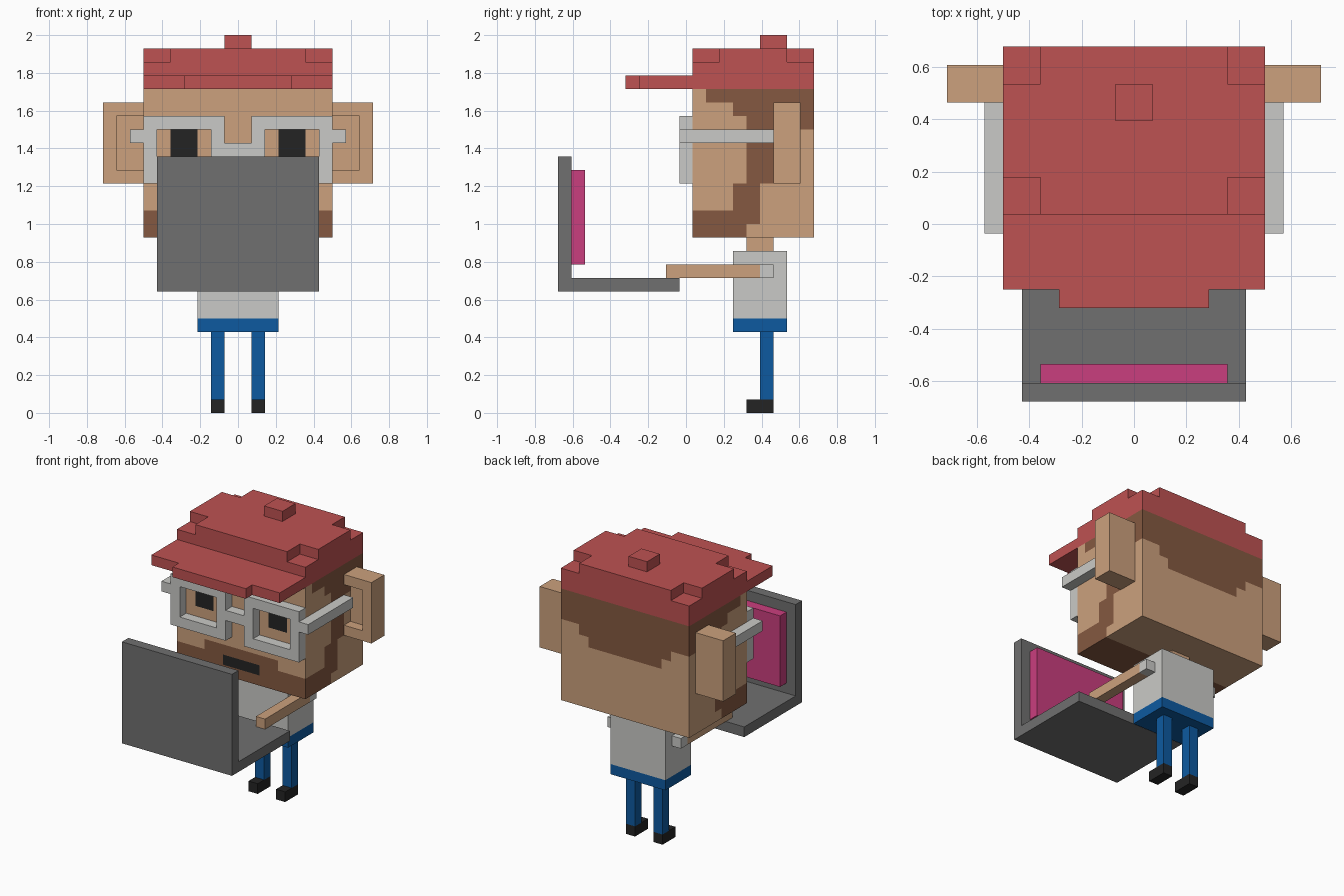
import bpy, bmesh
from mathutils import Vector

if "Cube" in bpy.data.objects:
    bpy.data.objects.remove(bpy.data.objects["Cube"])

U = 2 / 28          # size of one block
YO = 9.5            # depth offset that centres the model on y


def lin(c):
    c /= 255
    return c / 12.92 if c <= 0.04045 else ((c + 0.055) / 1.055) ** 2.4


def material(name, r, g, b):
    m = bpy.data.materials.new(name)
    m.diffuse_color = (lin(r), lin(g), lin(b), 1)
    m.use_nodes = True
    m.node_tree.nodes["Principled BSDF"].inputs["Base Color"].default_value = m.diffuse_color
    return m


RED = material("red_cloth", 190, 82, 82)
SKIN = material("skin", 204, 161, 125)
HAIR = material("brown_hair", 133, 89, 65)
WHITE = material("light_grey", 202, 202, 199)
GREY = material("mid_grey", 112, 112, 112)
PINK = material("pink", 202, 62, 126)
BLUE = material("blue", 13, 90, 160)
BLACK = material("black", 36, 36, 36)


def add_box(bm, x0, x1, y0, y1, z0, z1):
    vs = bmesh.ops.create_cube(bm, size=1)["verts"]
    for v in vs:
        v.co = Vector((x1 if v.co.x > 0 else x0,
                       y1 if v.co.y > 0 else y0,
                       z1 if v.co.z > 0 else z0))


def add_prism(bm, pts, extrude):
    f = bm.faces.new([bm.verts.new(p) for p in pts])
    r = bmesh.ops.extrude_face_region(bm, geom=[f], use_keep_orig=True)
    for v in r["geom"]:
        if isinstance(v, bmesh.types.BMVert):
            v.co += Vector(extrude)


def finish(name, bm, mats, mirror=False):
    bmesh.ops.recalc_face_normals(bm, faces=bm.faces[:])
    for v in bm.verts:
        v.co = Vector((v.co.x, v.co.y - YO, v.co.z)) * U
    me = bpy.data.meshes.new(name)
    bm.to_mesh(me)
    bm.free()
    for m in mats:
        me.materials.append(m)
    ob = bpy.data.objects.new(name, me)
    bpy.context.collection.objects.link(ob)
    if mirror:
        mod = ob.modifiers.new("mirror", "MIRROR")
        mod.use_mirror_merge = False
    return ob


def boxes(name, mat, *dims, mirror=False):
    bm = bmesh.new()
    for d in dims:
        add_box(bm, *d)
    return finish(name, bm, [mat], mirror)


# Head: a block cut into unit cells, coloured by cell rules
def side_hair(y, z):
    if z > 23: return y > 11
    if z > 22: return y > 13
    if z > 21: return y > 14
    if z > 17: return 14 < y < 16
    if z > 15: return 13 < y < 15
    return y < (15 if z > 14 else 14)


def back_hair(x, z):
    return z > (19 if abs(x) < 4 else 20 if abs(x) < 5 else 21)


def head_index(c, n):
    x, y, z = c
    if n.y < -0.5:
        if 3 < abs(x) < 5 and 19 < z < 21: return 2      # eyes
        if abs(x) < 2 and 14 < z < 15: return 2          # mouth
        return int(z < 15 or (abs(x) < 4 and z < 16))    # beard, moustache
    if n.y > 0.5: return int(back_hair(x, z))
    if abs(n.x) > 0.5: return int(side_hair(y, z))
    return int(z < 14 and y < 14)                        # under the chin


bm = bmesh.new()
add_box(bm, -7, 7, 10, 19, 13, 24)
for axis, lo, hi in ((0, -6, 7), (1, 11, 19), (2, 14, 24)):
    no = Vector((0, 0, 0))
    no[axis] = 1
    for k in range(lo, hi):
        bmesh.ops.bisect_plane(bm, geom=bm.verts[:] + bm.edges[:] + bm.faces[:],
                               plane_co=no * k, plane_no=no)
bmesh.ops.recalc_face_normals(bm, faces=bm.faces[:])
for f in bm.faces:
    f.normal_update()
    f.material_index = head_index(f.calc_center_median(), f.normal)
finish("head", bm, [SKIN, HAIR, BLACK])

# Ears: solid back with a raised rim in front
bm = bmesh.new()
add_box(bm, 7, 10, 17, 18, 17, 23)
add_prism(bm, [(x, 16, z) for x, z in ((7, 17), (10, 17), (10, 23), (7, 23),
                                       (7, 22), (9, 22), (9, 18), (7, 18))], (0, 1, 0))
finish("ears", bm, [SKIN], mirror=True)

# Cap: crown with notched top corners, peak and button
boxes("cap_crown", RED, (-7, 7, 10, 19, 24, 26))
bm = bmesh.new()
add_prism(bm, [(x, y, 26) for x, y in ((-5, 10), (5, 10), (5, 12), (7, 12), (7, 17), (5, 17),
                                       (5, 19), (-5, 19), (-5, 17), (-7, 17), (-7, 12), (-5, 12))],
          (0, 0, 1))
finish("cap_top", bm, [RED])
bm = bmesh.new()
add_prism(bm, [(x, y, 24) for x, y in ((-4, 5), (4, 5), (4, 6), (7, 6),
                                       (7, 10), (-7, 10), (-7, 6), (-4, 6))], (0, 0, 1))
finish("cap_peak", bm, [RED])
boxes("cap_button", RED, (-1, 1, 15, 17, 27, 28))

# Glasses: square rim, half bridge and temple arm, mirrored
boxes("glasses", WHITE,
      (1, 7, 9, 10, 21, 22), (1, 7, 9, 10, 17, 18),
      (1, 2, 9, 10, 18, 21), (6, 7, 9, 10, 18, 21),
      (0, 1, 9, 10, 19, 20), (7, 8, 9, 16, 20, 21), mirror=True)

# Body
boxes("neck", SKIN, (-1, 1, 14, 16, 12, 13))
boxes("shirt", WHITE, (-3, 3, 13, 17, 7, 12))
boxes("trouser_top", BLUE, (-3, 3, 13, 17, 6, 7))
boxes("sleeves", WHITE, (3, 4, 15, 16, 10, 11), mirror=True)
boxes("arms", SKIN, (3, 4, 8, 15, 10, 11), mirror=True)
boxes("legs", BLUE, (1, 2, 15, 16, 1, 6), mirror=True)
boxes("shoes", BLACK, (1, 2, 14, 16, 0, 1), mirror=True)

# Laptop: L-shaped shell and lit screen
bm = bmesh.new()
add_prism(bm, [(-6, y, z) for y, z in ((0, 9), (9, 9), (9, 10), (1, 10), (1, 19), (0, 19))],
          (12, 0, 0))
finish("laptop_shell", bm, [GREY])
boxes("laptop_screen", PINK, (-5, 5, 1, 2, 11, 18))
